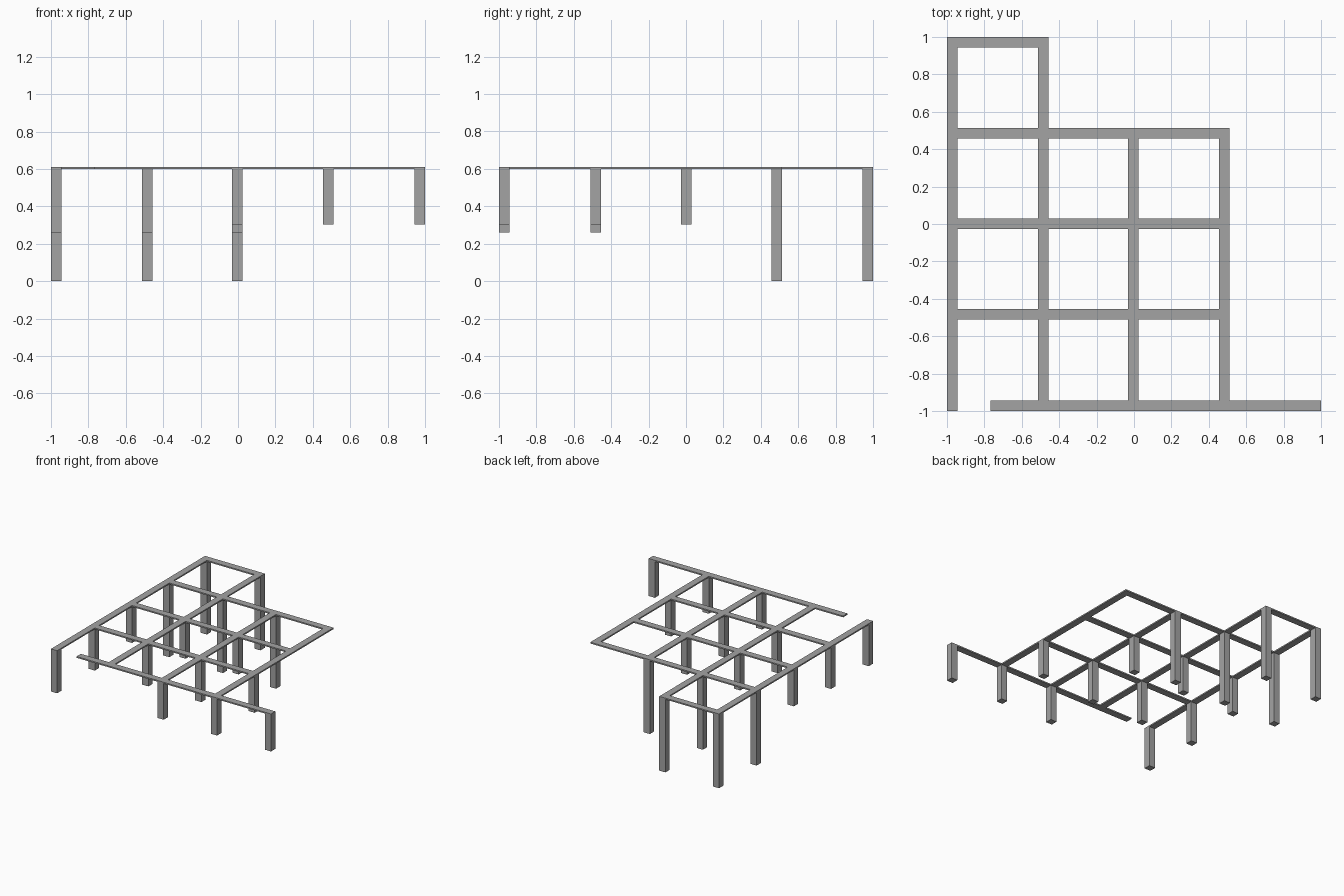
import bpy
import bmesh

cube = bpy.data.objects.get("Cube")
if cube:
    bpy.data.objects.remove(cube)

# One grey for the whole frame
grey = bpy.data.materials.new("warm_free_grey")
grey.name = "plain_grey"
grey.use_nodes = True
colour = (0.37, 0.37, 0.37, 1)
grey.diffuse_color = colour
grey.node_tree.nodes["Principled BSDF"].inputs["Base Color"].default_value = colour

TOP, UNDER = 0.61, 0.599
HALF = 0.028
XS = [-0.972, -0.485, -0.003, 0.482, 0.972]
YS = [-0.972, -0.483, 0.001, 0.485, 0.972]


def finish(name, bm):
    bmesh.ops.recalc_face_normals(bm, faces=bm.faces)
    mesh = bpy.data.meshes.new(name)
    bm.to_mesh(mesh)
    bm.free()
    mesh.materials.append(grey)
    obj = bpy.data.objects.new(name, mesh)
    bpy.context.collection.objects.link(obj)


def beam_x(row, start, end):
    return start, end, YS[row] - HALF, YS[row] + HALF


def beam_y(col, start, end):
    return XS[col] - HALF, XS[col] + HALF, start, end


# Flat beam lattice: strips merged into one clean slab
left, right = XS[0] - HALF, XS[3] + HALF
back = YS[3] + HALF
strips = [
    beam_x(0, -0.767, 1), beam_x(1, left, right), beam_x(2, left, right),
    beam_x(3, left, right), beam_x(4, left, XS[1] + HALF),
    beam_y(0, -1, 1), beam_y(1, -1, 1), beam_y(2, -1, back), beam_y(3, -1, back),
]
x_cuts = sorted({round(v, 4) for s in strips for v in s[:2]})
y_cuts = sorted({round(v, 4) for s in strips for v in s[2:]})
bm = bmesh.new()
for x0, x1 in zip(x_cuts, x_cuts[1:]):
    for y0, y1 in zip(y_cuts, y_cuts[1:]):
        cx, cy = (x0 + x1) / 2, (y0 + y1) / 2
        if any(a < cx < b and c < cy < d for a, b, c, d in strips):
            corners = [(x0, y0), (x1, y0), (x1, y1), (x0, y1)]
            bm.faces.new([bm.verts.new((x, y, UNDER)) for x, y in corners])
bmesh.ops.remove_doubles(bm, verts=bm.verts, dist=0.0005)
raised = bmesh.ops.extrude_face_region(bm, geom=bm.faces[:], use_keep_orig=True)
bmesh.ops.translate(bm, vec=(0, 0, TOP - UNDER),
                    verts=[v for v in raised["geom"] if isinstance(v, bmesh.types.BMVert)])
finish("beam_lattice", bm)


# Square posts under the lattice crossings, in three lengths
def post(name, col, row, foot):
    bm = bmesh.new()
    bmesh.ops.create_cube(bm, size=1)
    for v in bm.verts:
        v.co.x = XS[col] + HALF * 2 * v.co.x
        v.co.y = YS[row] + HALF * 2 * v.co.y
        v.co.z = UNDER if v.co.z > 0 else foot
    finish(name, bm)


post_groups = {
    "tall_post": (0, [(0, 4), (1, 4), (0, 3), (1, 3), (2, 3)]),
    "middle_post": (0.26, [(0, 0), (0, 1), (1, 1), (2, 1)]),
    "short_post": (0.302, [(2, 0), (3, 0), (4, 0), (3, 1), (0, 2), (1, 2), (2, 2)]),
}
for name, (foot, places) in post_groups.items():
    for n, (col, row) in enumerate(places, 1):
        post(f"{name}_{n}", col, row, foot)
